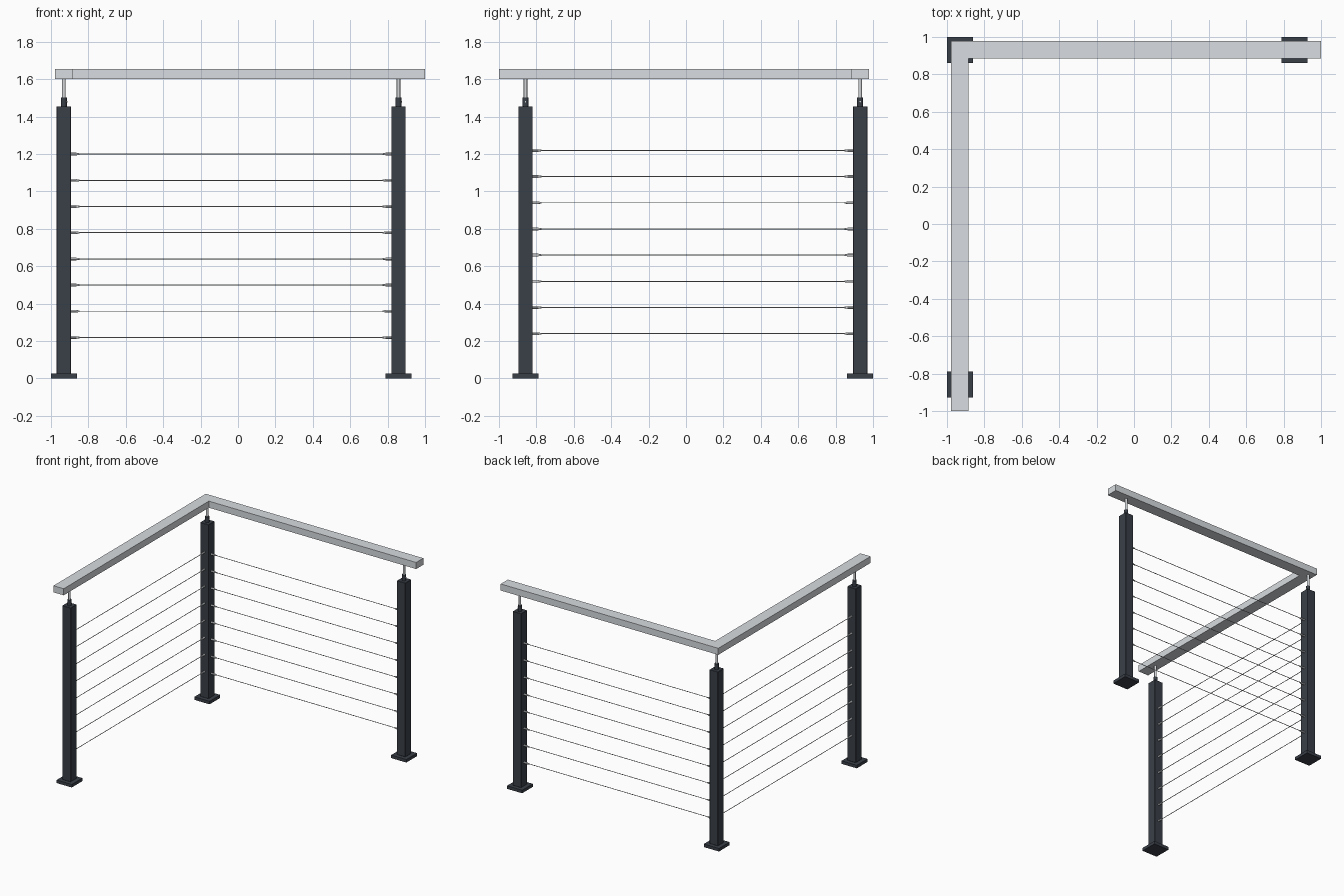
import bpy, bmesh, math
from mathutils import Vector

if "Cube" in bpy.data.objects:
    bpy.data.objects.remove(bpy.data.objects["Cube"])


def material(name, rgb):
    m = bpy.data.materials.new(name)
    m.diffuse_color = (*rgb, 1)
    m.use_nodes = True
    m.node_tree.nodes["Principled BSDF"].inputs["Base Color"].default_value = m.diffuse_color
    return m


CHARCOAL = material("charcoal paint", (0.042, 0.051, 0.066))
BRUSHED = material("brushed rail metal", (0.69, 0.72, 0.75))
STEEL = material("stainless steel", (0.66, 0.68, 0.70))


def finish(bm, name, mat, smooth=False):
    mesh = bpy.data.meshes.new(name)
    bmesh.ops.recalc_face_normals(bm, faces=bm.faces)
    bm.to_mesh(mesh)
    bm.free()
    mesh.materials.append(mat)
    ob = bpy.data.objects.new(name, mesh)
    bpy.context.collection.objects.link(ob)
    if smooth:
        bpy.ops.object.select_all(action='DESELECT')
        ob.select_set(True)
        bpy.context.view_layer.objects.active = ob
        bpy.ops.object.shade_smooth_by_angle()
    return ob


def box(name, x, y, z0, z1, half, mat, bevel=0.0):
    bm = bmesh.new()
    bmesh.ops.create_cube(bm, size=1)
    for v in bm.verts:
        v.co = (x + v.co.x * 2 * half, y + v.co.y * 2 * half,
                (z0 + z1) / 2 + v.co.z * (z1 - z0))
    if bevel:
        bmesh.ops.bevel(bm, geom=bm.edges[:], offset=bevel, segments=1, affect='EDGES')
    return finish(bm, name, mat)


def rod(name, a, b, r0, r1, mat, sides=12):
    a, b = Vector(a), Vector(b)
    bm = bmesh.new()
    bmesh.ops.create_cone(bm, cap_ends=True, segments=sides, radius1=r0,
                          radius2=r1, depth=(b - a).length)
    rot = (b - a).to_track_quat('Z', 'Y')
    for v in bm.verts:
        v.co = rot @ v.co + (a + b) / 2
    return finish(bm, name, mat, True)


L, F = -0.931, 0.858          # corner line and far post position
HALF = 0.0383                 # half post width
POSTS = {"corner": (L, -L), "right": (F, -L), "front": (L, -F)}

# Posts with base plates, sockets and handrail pins
for label, (x, y) in POSTS.items():
    box(label + "_base_plate", x, y, 0, 0.025, 0.069, CHARCOAL)
    box(label + "_post", x, y, 0.025, 1.455, HALF, CHARCOAL, 0.002)
    rod(label + "_socket", (x, y, 1.455), (x, y, 1.502), 0.0155, 0.0155, CHARCOAL, 20)
    rod(label + "_pin", (x, y, 1.50), (x, y, 1.603), 0.0095, 0.0095, STEEL, 16)
    rod(label + "_set_screw", (x + 0.012, y, 1.48), (x + 0.0185, y, 1.48),
        0.004, 0.004, STEEL)

# L-shaped handrail, extruded from its plan outline
W = 0.0465
plan = [(L - W, -1), (L + W, -1), (L + W, -L - W), (1, -L - W), (1, -L + W), (L - W, -L + W)]
bm = bmesh.new()
face = bm.faces.new([bm.verts.new((x, y, 1.601)) for x, y in plan])
ext = bmesh.ops.extrude_face_region(bm, geom=[face])
for v in ext["geom"]:
    if isinstance(v, bmesh.types.BMVert):
        v.co.z = 1.655
finish(bm, "handrail", BRUSHED)

# Cables with a stepped fitting at each end
runs = {"back": (Vector((L, -L, 0.219)), Vector((1, 0, 0))),
        "side": (Vector((L, -L, 0.239)), Vector((0, -1, 0)))}
for label, (start, d) in runs.items():
    for i in range(8):
        p = start + Vector((0, 0, 0.14 * i))
        a, b = p + d * HALF, p + d * (F - L - HALF)
        rod(label + "_cable", a, b, 0.0025, 0.0025, STEEL, 8)
        for end, s in ((a, d), (b, -d)):
            rod(label + "_fitting_sleeve", end, end + s * 0.03, 0.0075, 0.0075, STEEL)
            rod(label + "_fitting_tip", end + s * 0.03, end + s * 0.046,
                0.006, 0.0045, STEEL)
